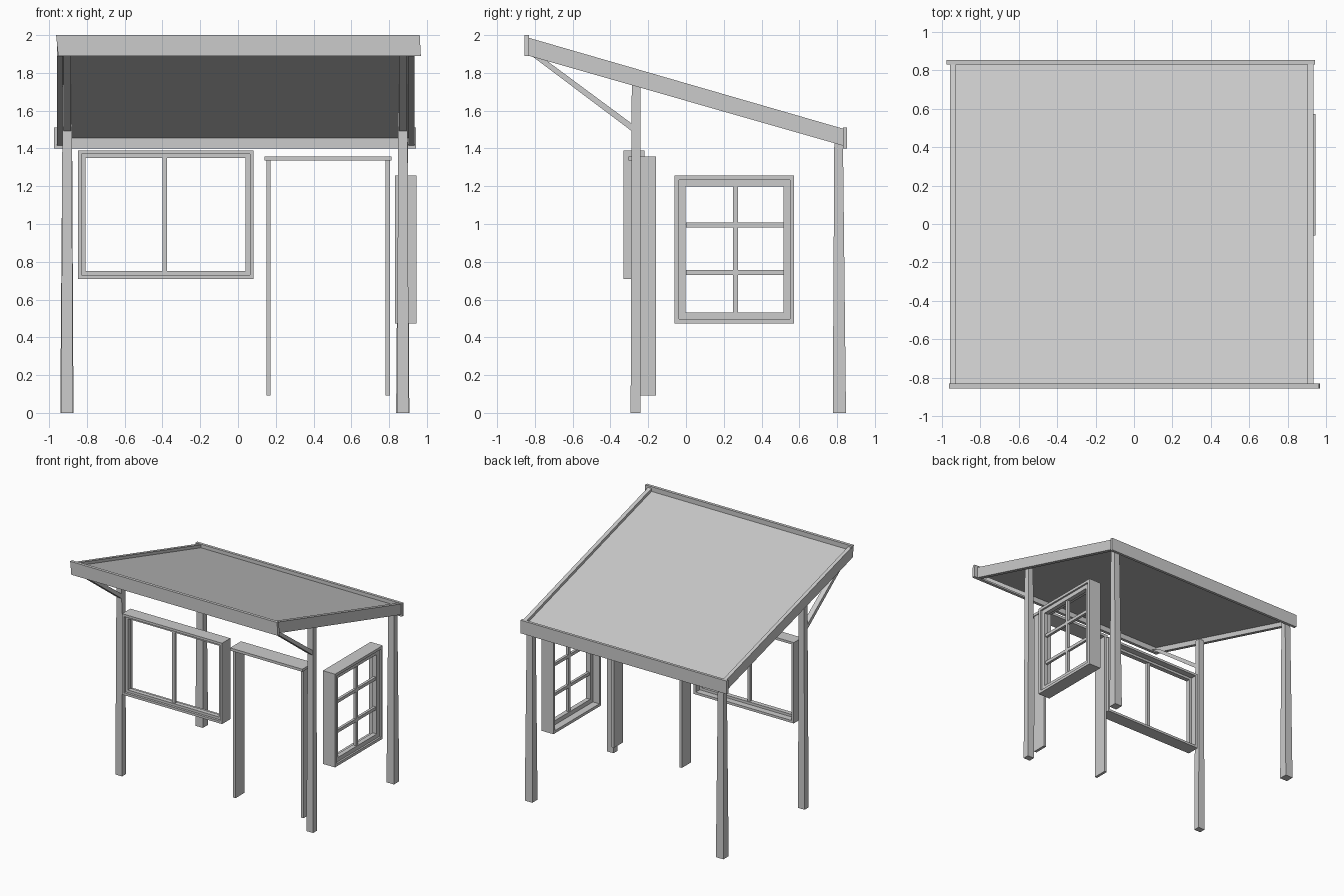
import bpy

if "Cube" in bpy.data.objects:
    bpy.data.objects.remove(bpy.data.objects["Cube"])


def mesh(name, verts, faces):
    me = bpy.data.meshes.new(name)
    me.from_pydata(verts, [], faces)
    ob = bpy.data.objects.new(name, me)
    bpy.context.collection.objects.link(ob)
    return ob


BOX = [(3, 2, 1, 0), (4, 5, 6, 7), (0, 1, 5, 4), (1, 2, 6, 5), (2, 3, 7, 6), (3, 0, 4, 7)]


def rect(x, y, z):
    return [(x[0], y[0], z), (x[1], y[0], z), (x[1], y[1], z), (x[0], y[1], z)]


def box(name, x, y, z, top_x=None, top_y=None):
    # box, optionally tapered towards the top
    return mesh(name, rect(x, y, z[0]) + rect(top_x or x, top_y or y, z[1]), BOX)


def side_profile(name, x, quad):
    # four-sided (y, z) profile extruded along x
    verts = [(x[1], *p) for p in quad] + [(x[0], *p) for p in quad]
    return mesh(name, verts, BOX)


def ring(name, place, a, b, t, d):
    # rectangular frame: a, b = outer spans, t = bar width, d = depth span
    (a0, a1), (b0, b1) = a, b
    outer = [(a0, b0), (a1, b0), (a1, b1), (a0, b1)]
    inner = [(a0 + t, b0 + t), (a1 - t, b0 + t), (a1 - t, b1 - t), (a0 + t, b1 - t)]
    verts = [place(u, k, v) for k in d for loop in (outer, inner) for u, v in loop]
    faces = []
    for i in range(4):
        j = (i + 1) % 4
        faces += [(i, j, 4 + j, 4 + i), (8 + j, 8 + i, 12 + i, 12 + j),
                  (j, i, 8 + i, 8 + j), (4 + i, 4 + j, 12 + j, 12 + i)]
    return mesh(name, verts, faces)


# Roof: sloped panel with fascia boards on all four edges
side_profile("roof_panel", (-0.93, 0.905),
             [(-0.83, 1.935), (0.83, 1.455), (0.83, 1.48), (-0.83, 1.96)])
fascia = [(-0.83, 1.89), (0.83, 1.415), (0.83, 1.505), (-0.83, 1.985)]
side_profile("left_fascia", (-0.957, -0.927), fascia)
side_profile("right_fascia", (0.902, 0.935), fascia)
box("front_fascia", (-0.952, 0.968), (-0.855, -0.83), (1.89, 2.0), (-0.963, 0.962))
box("back_fascia", (-0.975, 0.943), (0.83, 0.853), (1.40, 1.51))

# Posts and front braces
for side, cx in (("left", -0.905), ("right", 0.873)):
    box(f"{side}_front_post", (cx - 0.031, cx + 0.031), (-0.293, -0.24), (0, 1.74),
        (cx - 0.024, cx + 0.024), (-0.287, -0.24))
    box(f"{side}_back_post", (cx - 0.036, cx + 0.034), (0.777, 0.847), (0, 1.435),
        (cx - 0.025, cx + 0.027), (0.785, 0.831))
    side_profile(f"{side}_brace", (cx - 0.02, cx + 0.022),
                 [(-0.83, 1.90), (-0.285, 1.49), (-0.285, 1.53), (-0.735, 1.863)])

# Front window: casing, sash and centre mullion
front = lambda u, d, v: (u, d, v)
ring("front_window_casing", front, (-0.848, 0.083), (0.71, 1.39), 0.02, (-0.33, -0.22))
ring("front_window_sash", front, (-0.83, 0.064), (0.728, 1.373), 0.023, (-0.31, -0.272))
box("front_window_mullion", (-0.40, -0.376), (-0.303, -0.279), (0.75, 1.351))

# Right window: casing, sash and six-pane bars
right = lambda u, d, v: (-d, u, v)
ring("side_window_casing", right, (-0.06, 0.573), (0.473, 1.257), 0.023, (-0.945, -0.832))
ring("side_window_sash", right, (-0.04, 0.553), (0.493, 1.237), 0.038, (-0.93, -0.892))
box("side_window_mullion", (0.899, 0.923), (0.248, 0.275), (0.51, 1.215))
for i, z in enumerate((0.744, 0.995)):
    box(f"side_window_bar_{i + 1}", (0.9, 0.922), (0.0, 0.515), (z - 0.013, z + 0.013))

# Door frame
for side, x in (("left", 0.15), ("right", 0.782)):
    box(f"{side}_door_jamb", (x, x + 0.023), (-0.28, -0.16), (0.092, 1.337))
box("door_header", (0.14, 0.812), (-0.305, -0.16), (1.335, 1.357))
